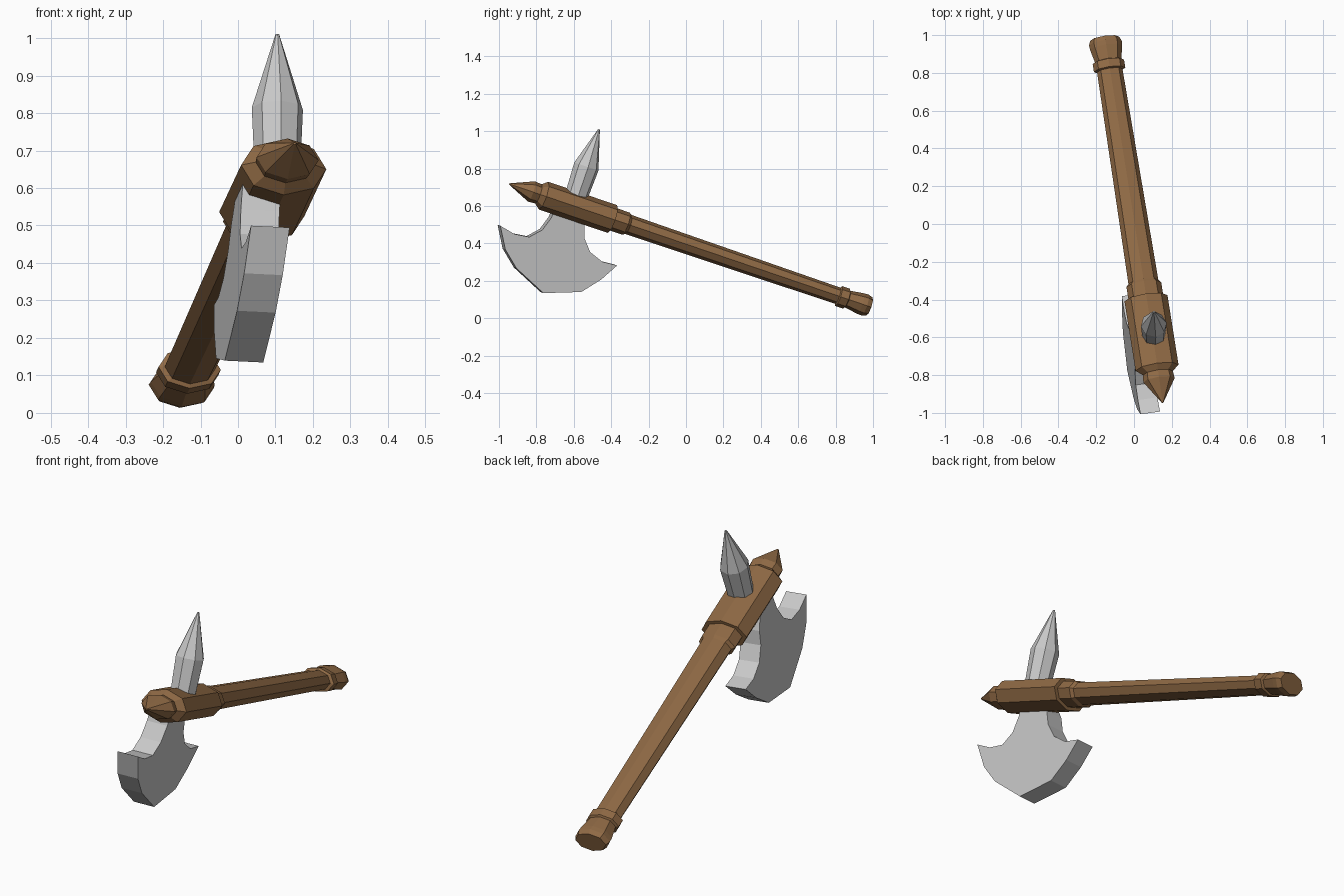
import bpy, bmesh, math
from mathutils import Vector

if "Cube" in bpy.data.objects:
    bpy.data.objects.remove(bpy.data.objects["Cube"])

# Shared frame: handle axis U, upward spike direction V, sideways W
BUTT = Vector((-0.155, 0.98, 0.063))
TIP = Vector((0.152, -0.95, 0.72))
U = (TIP - BUTT).normalized()
V = Vector((0.0, 0.322, 0.947))
V = (V - U * V.dot(U)).normalized()
W = U.cross(V)


def material(name, rgb):
    m = bpy.data.materials.new(name)
    m.diffuse_color = (*rgb, 1)
    m.use_nodes = True
    m.node_tree.nodes["Principled BSDF"].inputs["Base Color"].default_value = m.diffuse_color
    return m


WOOD = material("brown wood", (0.28, 0.145, 0.06))
STEEL = material("grey steel", (0.58, 0.58, 0.58))


def finish(bm, name, mat):
    bmesh.ops.recalc_face_normals(bm, faces=bm.faces)
    me = bpy.data.meshes.new(name)
    bm.to_mesh(me)
    bm.free()
    me.materials.append(mat)
    bpy.context.collection.objects.link(bpy.data.objects.new(name, me))


def lathe(name, origin, axis, side, up, profile, flat, mat, n=8):
    """Sweep elliptical rings (distance, half width) along an axis."""
    bm = bmesh.new()
    rings = []
    for s, r in profile:
        rings.append([bm.verts.new(origin + axis * s
                      + side * (r * math.cos(math.tau * i / n))
                      + up * (r * flat * math.sin(math.tau * i / n))) for i in range(n)])
    for a, b in zip(rings, rings[1:]):
        for i in range(n):
            j = (i + 1) % n
            bm.faces.new((a[i], a[j], b[j], b[i]))
    bm.faces.new(rings[0])
    bm.faces.new(rings[-1])
    finish(bm, name, mat)


# Handle with pommel and collars
lathe("handle", BUTT, U, W, V,
      [(0, 0.078), (0.025, 0.088), (0.05, 0.086), (0.125, 0.07), (0.13, 0.084),
       (0.175, 0.084), (0.18, 0.068), (1.375, 0.08), (1.39, 0.093), (1.48, 0.093)],
      0.67, WOOD)
# Thick head block with pointed end cap
lathe("head_block", BUTT, U, W, V,
      [(1.467, 0.115), (1.86, 0.115), (1.89, 0.08), (1.93, 0.084), (2.058, 0.004)],
      0.68, WOOD)

# Back spike
spike_tip = Vector((0.105, -0.465, 1.01))
lathe("spike", spike_tip - V * 0.42, V, W, U,
      [(0, 0.06), (0.21, 0.069), (0.42, 0.005)], 1.0, STEEL)

# Axe blade: outline in side view (y, z), laid on a slightly tilted plane
outline = [(-1.0, 0.497), (-0.925, 0.453), (-0.845, 0.437), (-0.775, 0.475),
           (-0.727, 0.54), (-0.70, 0.61), (-0.57, 0.565), (-0.55, 0.50),
           (-0.55, 0.43), (-0.52, 0.357), (-0.455, 0.305), (-0.375, 0.285),
           (-0.46, 0.21), (-0.567, 0.143), (-0.77, 0.137), (-0.914, 0.27),
           (-0.973, 0.37)]
det = U.y * V.z - U.z * V.y
bm = bmesh.new()
sides = ([], [])
for y, z in outline:
    dy, dz = y - BUTT.y, z - BUTT.z
    s = (dy * V.z - dz * V.y) / det
    t = (U.y * dz - U.z * dy) / det
    p = Vector((BUTT.x + s * U.x - 0.045 + 0.075 * t, y, z))
    for verts, k in zip(sides, (-0.052, 0.052)):
        verts.append(bm.verts.new(p + W * k))
a, b = sides
bm.faces.new(a)
bm.faces.new(b)
for i in range(len(a)):
    j = (i + 1) % len(a)
    bm.faces.new((a[i], a[j], b[j], b[i]))
finish(bm, "axe_blade", STEEL)
